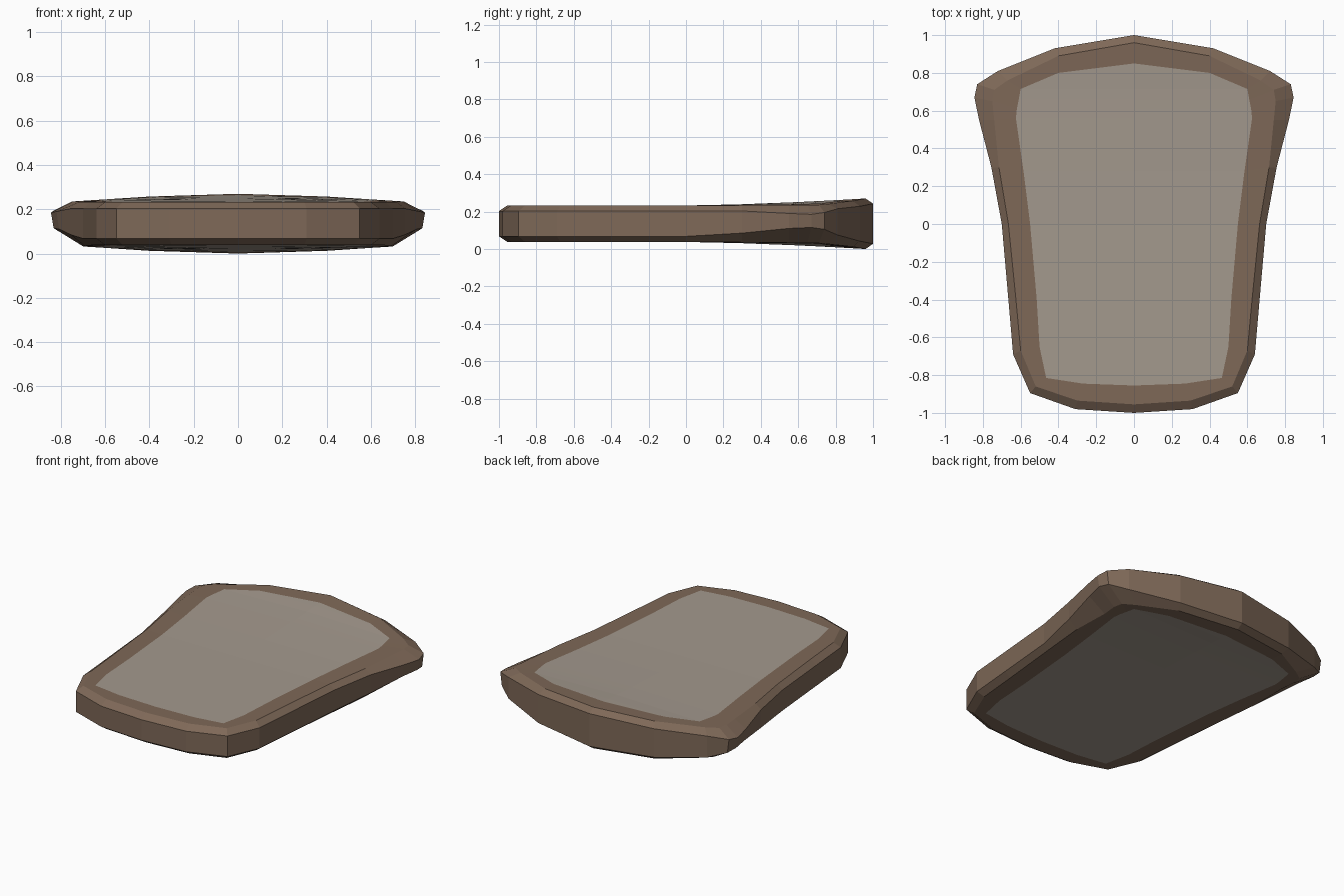
import bpy

if "Cube" in bpy.data.objects:
    bpy.data.objects.remove(bpy.data.objects["Cube"])

MID = 0.135  # height of the middle plane

# Half outlines seen from above, back centre to front centre
OUTER = [(0, 1), (.42, .93), (.72, .81), (.83, .74), (.845, .67), (.82, .55), (.755, .3),
         (.70, 0), (.665, -.4), (.64, -.69), (.55, -.895), (.31, -.98), (0, -1)]
EDGE = [(0, .96), (.40, .89), (.67, .76), (.74, .71), (.75, .65), (.74, .55), (.715, .3),
        (.665, 0), (.625, -.4), (.60, -.67), (.52, -.86), (.30, -.935), (0, -.955)]
INNER = [(0, .85), (.40, .80), (.60, .715), (.61, .66), (.62, .61), (.625, .56), (.585, .28),
         (.55, 0), (.515, -.4), (.50, -.65), (.465, -.815), (.27, -.845), (0, -.855)]
N = len(OUTER)
# Wall heights at the flared back corners, relative to the middle plane
HORN_TOP = {2: .08, 3: .06, 4: .05, 5: .055}
HORN_LOW = {2: -.06, 3: -.03, 4: -.02, 5: -.025, 6: -.05}


def half_thick(x, y):
    """Half thickness: swells towards the back centre."""
    return .0975 + .0375 * (max(y, 0) / .96) ** 1.5 * max(0, 1 - (x / .8) ** 2)


def surface(x, y, side):
    return (x, y, MID + side * half_thick(x, y))


def full(half):
    """Mirror a half ring of 3D points into a closed ring."""
    return half + [(-x, y, z) for x, y, z in half[-2:0:-1]]


def make(name, verts, faces, color):
    mesh = bpy.data.meshes.new(name)
    mesh.from_pydata(verts, [], faces)
    mat = bpy.data.materials.new(name + "_colour")
    mat.diffuse_color = (*color, 1)
    mat.use_nodes = True
    mat.node_tree.nodes["Principled BSDF"].inputs["Base Color"].default_value = mat.diffuse_color
    mesh.materials.append(mat)
    ob = bpy.data.objects.new(name, mesh)
    bpy.context.collection.objects.link(ob)
    return ob


# Frame: rings from the top panel, over the edge, to the bottom panel
def wall(side, horn):
    pts = []
    for i, (x, y) in enumerate(OUTER):
        dz = horn.get(i, side * (half_thick(x, y) - .03))
        pts.append((x - (.012 if side < 0 and i in (3, 4, 5) else 0), y, MID + dz))
    return pts


low_edge = [(x - (.05 if 2 <= i <= 5 else .02 if i == 6 else 0), y)
            for i, (x, y) in enumerate(EDGE)]
rings = [full(r) for r in (
    [surface(x, y, 1) for x, y in INNER],
    [surface(x, y, 1) for x, y in EDGE],
    wall(1, HORN_TOP),
    wall(-1, HORN_LOW),
    [surface(x, y, -1) for x, y in low_edge],
    [surface(x, y, -1) for x, y in INNER])]
M = len(rings[0])
frame_faces = [(k * M + i, k * M + (i + 1) % M, (k + 1) * M + (i + 1) % M, (k + 1) * M + i)
               for k in range(len(rings) - 1) for i in range(M)]
make("frame", [p for r in rings for p in r], frame_faces, (.21, .14, .097))


# Panels: strips across, with a raised centre line
def panel(name, side):
    verts = [surface(s * x, y, side) for s in (-1, 0, 1) for x, y in INNER]
    faces = []
    for c in (0, 1):
        for i in range(N - 1):
            a, b = c * N + i, (c + 1) * N + i
            f = [a, a + 1, b + 1, b]
            if i == 0:           # the end points meet on the centre line
                f = [N, a + 1, b + 1]
            elif i == N - 2:
                f = [a, 2 * N - 1, b]
            faces.append(f if side > 0 else f[::-1])
    make(name, verts, faces, (.37, .32, .27))


panel("top_panel", 1)
panel("bottom_panel", -1)
